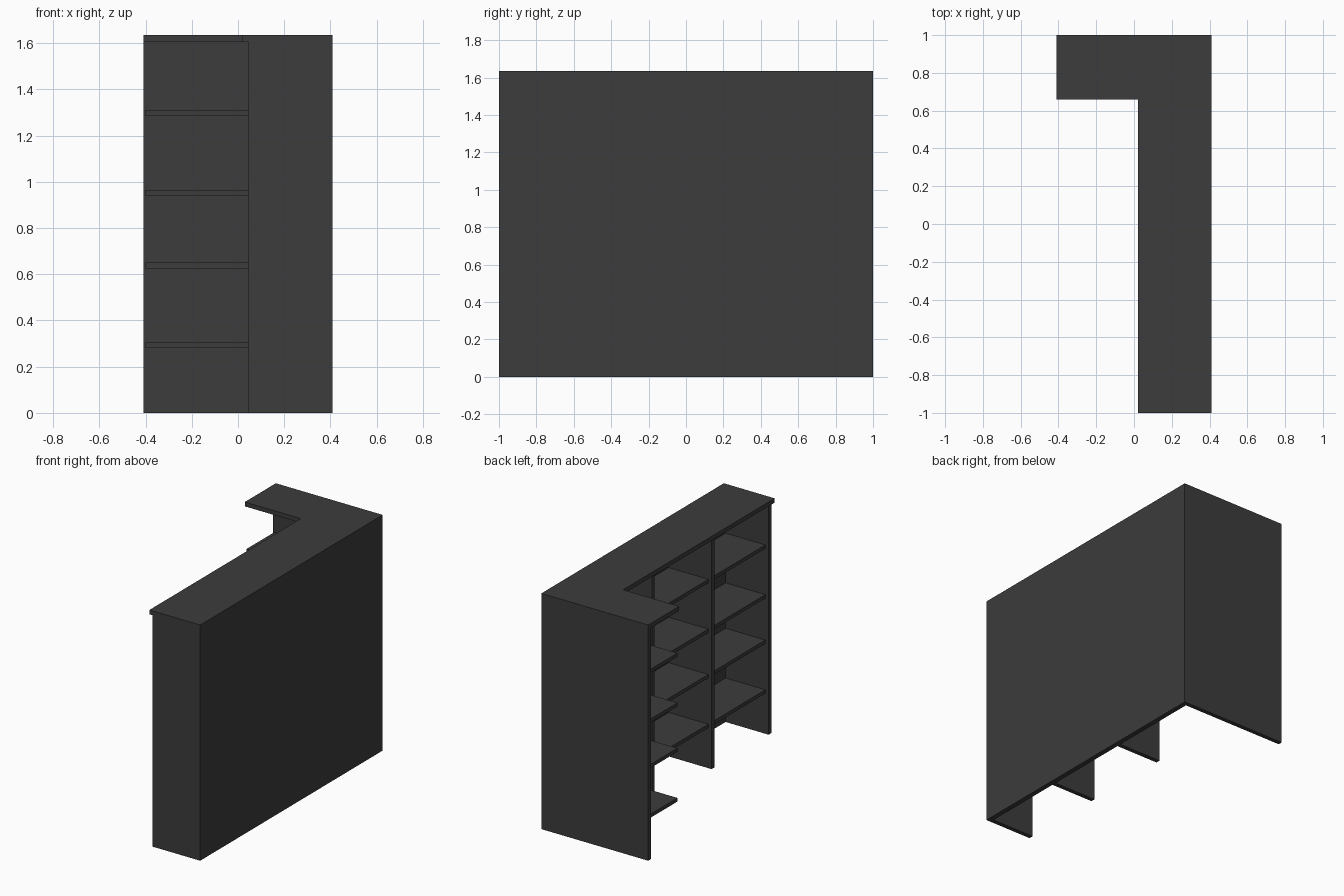
import bpy
import bmesh

cube = bpy.data.objects.get("Cube")
if cube:
    bpy.data.objects.remove(cube, do_unlink=True)

# One dark grey finish for the whole counter
dark_grey = bpy.data.materials.new("dark_grey")
dark_grey.use_nodes = True
colour = (0.045, 0.045, 0.045, 1)
dark_grey.diffuse_color = colour
dark_grey.node_tree.nodes["Principled BSDF"].inputs["Base Color"].default_value = colour


def slab(name, outline, z0, z1):
    """Extrude a flat outline (counter-clockwise, seen from above) from z0 to z1."""
    bm = bmesh.new()
    base = bm.faces.new([bm.verts.new((x, y, z0)) for x, y in outline])
    top = bmesh.ops.extrude_face_region(bm, geom=[base])["geom"]
    moved = [v for v in top if isinstance(v, bmesh.types.BMVert)]
    bmesh.ops.translate(bm, verts=moved, vec=(0, 0, z1 - z0))
    bmesh.ops.recalc_face_normals(bm, faces=bm.faces)
    mesh = bpy.data.meshes.new(name)
    bm.to_mesh(mesh)
    bm.free()
    mesh.materials.append(dark_grey)
    obj = bpy.data.objects.new(name, mesh)
    bpy.context.collection.objects.link(obj)
    return obj


def rect(x0, x1, y0, y1):
    return [(x0, y0), (x1, y0), (x1, y1), (x0, y1)]


def ell(x0, x_step, x1, y0, y_step, y1):
    return [(x_step, y0), (x1, y0), (x1, y1), (x0, y1), (x0, y_step), (x_step, y_step)]


HEIGHT = 1.635
UNDER_TOP = 1.605
EDGE = 0.41       # outer side of the counter
INNER = 0.375     # inner side of the long panel
BACK = 0.97       # inner side of the short panel
SHELF = 0.025

# Outer panels
slab("long_panel", rect(INNER, EDGE, -1, 1), 0, HEIGHT)
slab("short_panel", rect(-EDGE, INNER, BACK, 1), 0, UNDER_TOP)

# L-shaped counter top
slab("counter_top", ell(-EDGE, 0.02, INNER, -1, 0.66, 1), UNDER_TOP, HEIGHT)

# Upright end panel and dividers
uprights = {"end_panel": -1, "front_divider": -0.375, "rear_divider": 0.28}
for name, y in uprights.items():
    slab(name, rect(0.045, INNER, y, y + 0.03), 0, UNDER_TOP)

# Shelves in the two straight bays and the L-shaped corner bay
for i, z in enumerate((0.28, 0.625, 0.94, 1.285), 1):
    slab(f"front_shelf_{i}", rect(0.07, INNER, -0.97, -0.375), z, z + SHELF)
    slab(f"middle_shelf_{i}", rect(0.07, INNER, -0.345, 0.28), z, z + SHELF)
    slab(f"corner_shelf_{i}", ell(-0.4, 0.07, INNER, 0.31, 0.665, BACK), z, z + SHELF)
